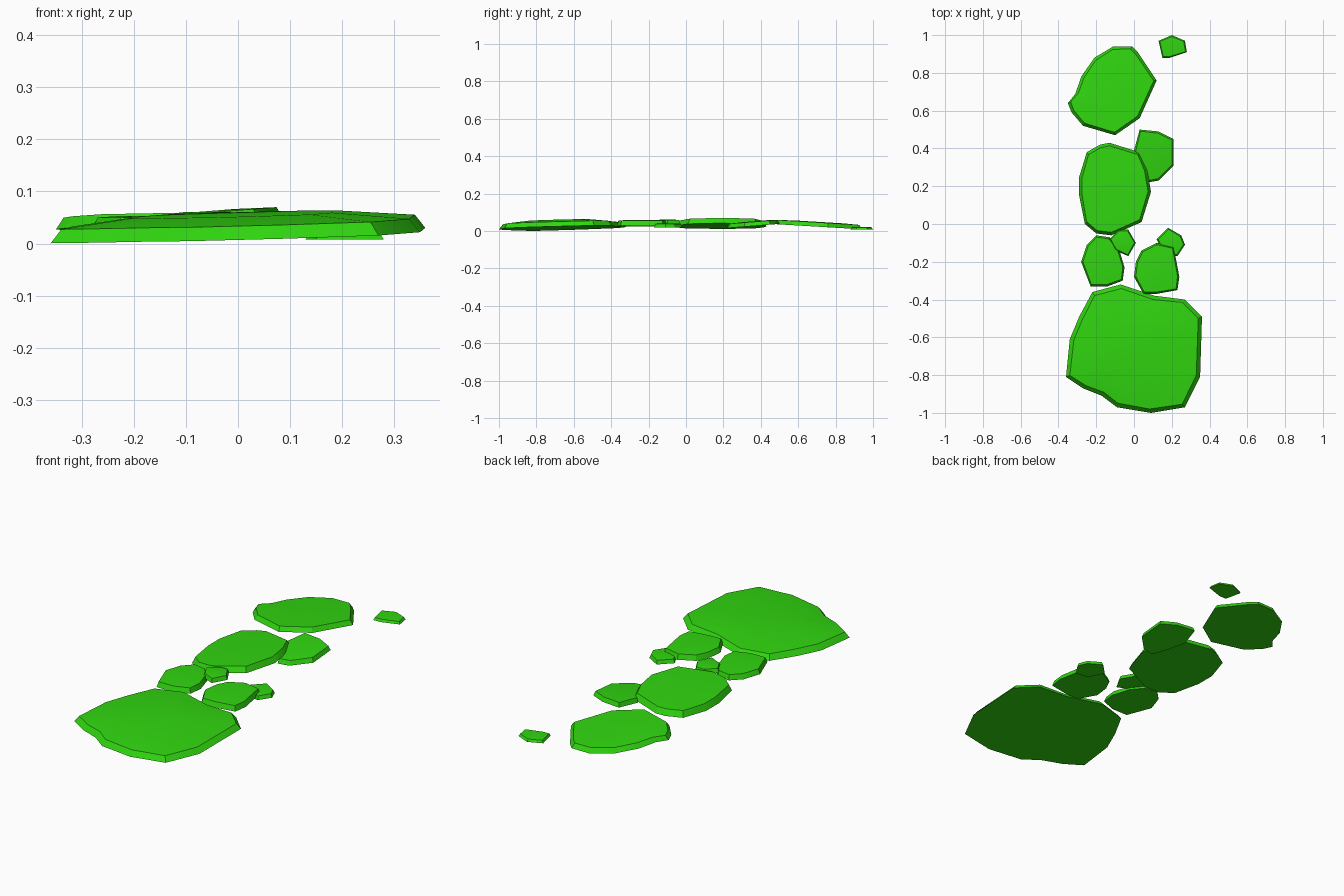
import bpy, bmesh, math
from mathutils import Vector

cube = bpy.data.objects.get("Cube")
if cube:
    bpy.data.objects.remove(cube, do_unlink=True)

# Single bright green finish
green = bpy.data.materials.new("bright_green")
green.use_nodes = True
colour = (0.03, 0.67, 0.005, 1)
green.diffuse_color = colour
green.node_tree.nodes["Principled BSDF"].inputs["Base Color"].default_value = colour


def slab(name, outline, base, thick, bevel, crown=0.003, slope=(0, 0)):
    """Thin tilted slab: base outline in hundredths, tapered sides, crowned top."""
    points = [Vector(p) / 100 for p in outline]
    centre = sum(points, Vector((0, 0))) / len(points)
    tilt = Vector(slope)
    bm = bmesh.new()

    def ring(place, height):
        verts = []
        for p in points:
            q = place(p - centre)
            # every ring follows the tilt of the base outline
            verts.append(bm.verts.new((*(centre + q), base + height + tilt.dot(q))))
        return verts

    rings = [
        ring(lambda d: d, 0),
        ring(lambda d: d - d.normalized() * bevel, thick),
        ring(lambda d: d * 0.55, thick + crown),
    ]
    count = len(points)
    for low, high in zip(rings, rings[1:]):
        for i in range(count):
            j = (i + 1) % count
            bm.faces.new((low[i], low[j], high[j], high[i]))
    bm.faces.new(rings[-1])
    bm.faces.new(rings[0][::-1])
    bmesh.ops.recalc_face_normals(bm, faces=bm.faces)

    mesh = bpy.data.meshes.new(name)
    bm.to_mesh(mesh)
    bm.free()
    mesh.materials.append(green)
    mesh.shade_smooth()
    mesh.set_sharp_from_angle(angle=math.radians(25))
    obj = bpy.data.objects.new(name, mesh)
    bpy.context.collection.objects.link(obj)
    return obj


# Large front slab
slab("front_large_stone",
     [(-36, -81), (-27, -87), (-17, -91), (-9, -97), (9, -100), (27, -97), (35, -81),
      (36, -49), (27, -40), (11, -38), (-7, -32), (-22, -36), (-29, -49), (-34, -61)],
     base=0.014, thick=0.026, bevel=0.022, crown=0.015, slope=(0.03, 0.025))

# Pair of medium stones behind it, each with a small companion
slab("right_medium_stone",
     [(-28, -20), (-23, -33), (-14, -33), (-6, -30), (-5, -23),
      (-8, -13), (-13, -7), (-20, -6), (-25, -11)],
     base=0.025, thick=0.025, bevel=0.01)
slab("centre_small_stone",
     [(-13, -8), (-10, -14), (-3, -17), (1, -10), (-3, -3), (-8, -3)],
     base=0.038, thick=0.02, bevel=0.008)
slab("left_medium_stone",
     [(0, -28), (5, -37), (12, -37), (23, -35), (24, -28),
      (21, -12), (12, -10), (4, -14), (1, -20)],
     base=0.03, thick=0.026, bevel=0.01)
slab("left_small_stone",
     [(12, -8), (16, -16), (23, -17), (27, -11), (25, -6), (18, -2)],
     base=0.02, thick=0.018, bevel=0.008)

# Middle slab, raised towards its left edge
slab("middle_large_stone",
     [(-26, 0), (-20, -5), (-12, -6), (4, 1), (9, 17), (7, 29),
      (3, 38), (-13, 43), (-18, 42), (-25, 38), (-29, 25), (-29, 15)],
     base=0.025, thick=0.029, bevel=0.016, slope=(0.08, 0))

# Stone tucked under the middle slab
slab("middle_side_stone",
     [(0, 39), (3, 30), (7, 22), (13, 23), (21, 31), (21, 45), (13, 49), (3, 50)],
     base=0.027, thick=0.022, bevel=0.01, slope=(0, 0.08))

# Back slab, sloping down to the rear
slab("back_large_stone",
     [(-35, 64), (-33, 59), (-27, 52), (-10, 47), (3, 56), (12, 76),
      (2, 91), (-1, 94), (-11, 94), (-21, 88), (-28, 78), (-31, 69)],
     base=0.022, thick=0.023, bevel=0.016, slope=(0, -0.06))

# Lone small stone at the rear
slab("back_small_stone",
     [(13, 97), (15, 88), (19, 88), (28, 91), (27, 97), (20, 100)],
     base=0.008, thick=0.012, bevel=0.008, crown=0.001)
